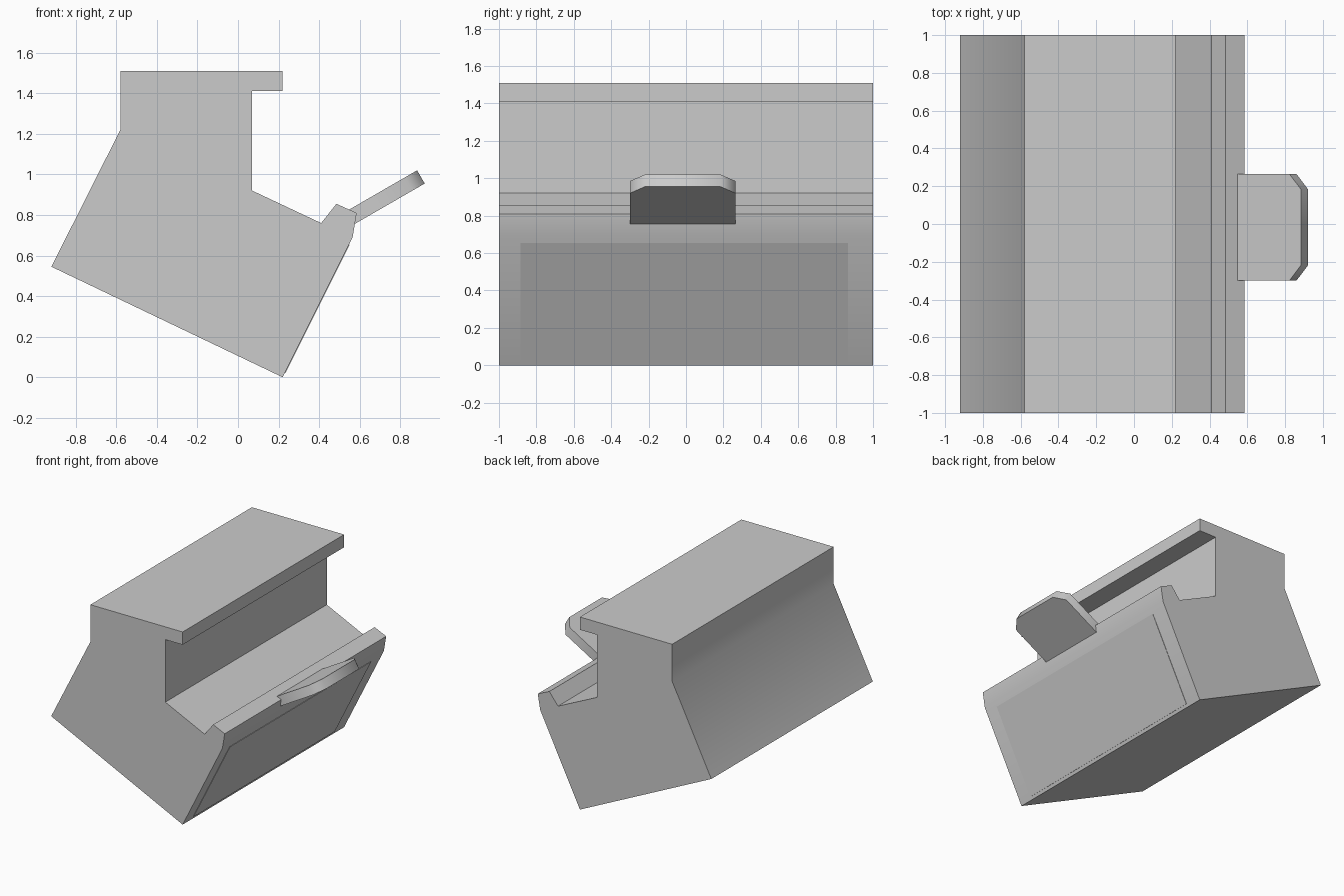
import bpy, bmesh, math
from mathutils import Vector, Matrix

cube = bpy.data.objects.get("Cube")
if cube:
    bpy.data.objects.remove(cube, do_unlink=True)

# One plain grey for every part
grey = bpy.data.materials.new("light grey")
grey.use_nodes = True
grey.diffuse_color = (0.6, 0.6, 0.6, 1)
grey.node_tree.nodes["Principled BSDF"].inputs["Base Color"].default_value = (0.6, 0.6, 0.6, 1)


def prism(name, outline, vec, smooth_angle=None):
    """Extrude a closed outline of 3D points along vec."""
    bm = bmesh.new()
    cap = bm.faces.new([bm.verts.new(p) for p in outline])
    ext = bmesh.ops.extrude_face_region(bm, geom=[cap], use_keep_orig=True)
    moved = [g for g in ext["geom"] if isinstance(g, bmesh.types.BMVert)]
    bmesh.ops.translate(bm, verts=moved, vec=vec)
    bmesh.ops.recalc_face_normals(bm, faces=bm.faces)
    mesh = bpy.data.meshes.new(name)
    bm.to_mesh(mesh)
    bm.free()
    mesh.materials.append(grey)
    ob = bpy.data.objects.new(name, mesh)
    bpy.context.collection.objects.link(ob)
    if smooth_angle:
        bpy.ops.object.select_all(action='DESELECT')
        ob.select_set(True)
        bpy.context.view_layer.objects.active = ob
        bpy.ops.object.shade_smooth_by_angle(angle=math.radians(smooth_angle))
    return ob


# Body: side profile (x, z) running the full depth
profile = [(-0.58, 1.51), (0.22, 1.51), (0.22, 1.41), (0.07, 1.41),
           (0.07, 0.92), (0.41, 0.76), (0.485, 0.855), (0.585, 0.81),
           (0.565, 0.69), (0.22, 0.0), (-0.92, 0.545), (-0.58, 1.22)]
prism("body", [(x, -1, z) for x, z in profile], Vector((0, 2, 0)), 40)

# Slanted panel: thin plate on the lower sloping face
low, high = Vector((0.22, 0, 0)), Vector((0.565, 0, 0.69))
slope = (high - low).normalized()
normal = Vector((slope.z, 0, -slope.x))
corners = []
for y, z in [(-0.885, 0.022), (0.865, 0.022), (0.865, 0.655), (-0.885, 0.655)]:
    corners.append(low + slope * (z / slope.z) + Vector((0, y, 0)) - normal * 0.002)
prism("slanted_panel", corners, normal * 0.005)

# Tray: tilted plate with two clipped outer corners
length, y0, y1, clip_x, clip_y = 0.4, -0.30, 0.265, 0.07, 0.08
tilt = Matrix.Translation((0.574, 0, 0.755)) @ Matrix.Rotation(math.radians(-30), 4, 'Y')
plan = [(0, y0), (length - clip_x, y0), (length, y0 + clip_y),
        (length, y1 - clip_y), (length - clip_x, y1), (0, y1)]
thickness = tilt.to_3x3() @ Vector((0, 0, 0.075))
prism("tray", [tilt @ Vector((x, y, 0)) for x, y in plan], thickness, 55)
